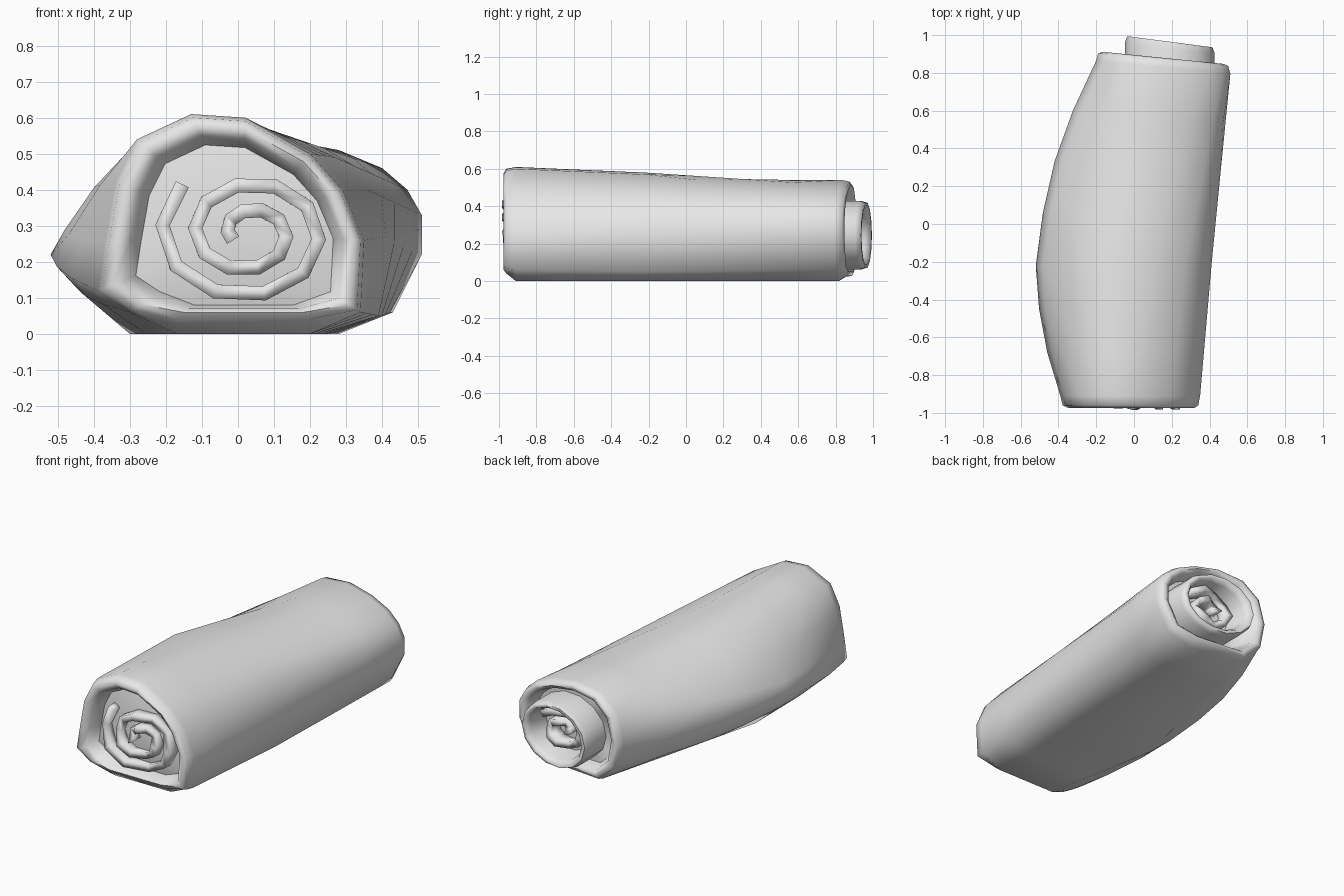
import bpy, bmesh, math
from mathutils import Vector

cube = bpy.data.objects.get("Cube")
if cube:
    bpy.data.objects.remove(cube, do_unlink=True)

cloth = bpy.data.materials.new("pale grey cloth")
cloth.use_nodes = True
grey = (0.8, 0.8, 0.8, 1)
cloth.diffuse_color = grey
cloth.node_tree.nodes["Principled BSDF"].inputs["Base Color"].default_value = grey


def finish(name, bm, angle=70):
    """Turn a bmesh into a smooth shaded cloth object."""
    bmesh.ops.recalc_face_normals(bm, faces=bm.faces)
    mesh = bpy.data.meshes.new(name)
    bm.to_mesh(mesh)
    bm.free()
    obj = bpy.data.objects.new(name, mesh)
    bpy.context.collection.objects.link(obj)
    mesh.materials.append(cloth)
    bpy.ops.object.select_all(action="DESELECT")
    obj.select_set(True)
    bpy.context.view_layer.objects.active = obj
    bpy.ops.object.shade_smooth_by_angle(angle=math.radians(angle))
    return obj


def loft(name, rings):
    """Skin a row of equal sized rings and close both ends."""
    bm = bmesh.new()
    rows = [[bm.verts.new(p) for p in ring] for ring in rings]
    for a, b in zip(rows, rows[1:]):
        for i in range(len(a)):
            j = (i + 1) % len(a)
            bm.faces.new((a[i], a[j], b[j], b[i]))
    for row in (rows[0], rows[-1]):
        hub = bm.verts.new(sum((v.co for v in row), Vector()) / len(row))
        for i in range(len(row)):
            bm.faces.new((row[i - 1], row[i], hub))
    return finish(name, bm)


def inset(profile, centre, scale, depth, floor=0.0):
    """Shrink an (x, z) profile about its centre; depth gives y from x."""
    ring = []
    for x, z in profile:
        px = centre[0] + (x - centre[0]) * scale
        pz = max(floor, centre[1] + (z - centre[1]) * scale)
        ring.append(Vector((px, depth(px), pz)))
    return ring


def blend(a, b, ya, yb, t, bulge):
    """Section between two profiles, with the loose left side swelling out."""
    ring = []
    for (ax, az), (bx, bz) in zip(a, b):
        x, z = ax + (bx - ax) * t, az + (bz - az) * t
        if 0.05 < z < 0.45 and x < 0:
            x -= bulge * math.sin(math.pi * t)
        ring.append(Vector((x, ya(x) + (yb(x) - ya(x)) * t, z)))
    return ring


def spiral(name, centre, size, inner, turns, back, front, wave, phase):
    """Rolled cloth layers seen in an open end."""
    bm = bmesh.new()
    steps = int(turns * 10)
    last = None
    for i in range(steps + 1):
        t = i / steps
        a = phase + t * turns * math.tau
        r = 1 + (inner - 1) * t
        x = centre[0] + size[0] * r * math.cos(a)
        z = centre[1] + size[1] * r * math.sin(a)
        edge = front + wave * math.sin(i * 1.9)
        pair = (bm.verts.new((x, back, z)), bm.verts.new((x, edge, z)))
        if last:
            bm.faces.new((last[0], pair[0], pair[1], last[1]))
        last = pair
    obj = finish(name, bm)
    solid = obj.modifiers.new("thickness", "SOLIDIFY")
    solid.thickness = 0.04
    solid.offset = 0
    return obj


# Outer wrap: three cross-sections, from the lower right corner over the top
front = [(0.20, 0), (0.34, 0.06), (0.35, 0.26), (0.29, 0.40), (0.20, 0.50),
         (0.02, 0.60), (-0.13, 0.61), (-0.28, 0.54), (-0.34, 0.42),
         (-0.37, 0.25), (-0.39, 0.12), (-0.30, 0.06), (-0.17, 0)]
middle = [(0.24, 0), (0.39, 0.05), (0.41, 0.27), (0.36, 0.40), (0.27, 0.49),
          (0.08, 0.57), (-0.10, 0.58), (-0.26, 0.54), (-0.39, 0.40),
          (-0.48, 0.29), (-0.52, 0.22), (-0.45, 0.13), (-0.30, 0)]
back = [(0.28, 0), (0.43, 0.06), (0.51, 0.22), (0.51, 0.33), (0.47, 0.40),
        (0.40, 0.46), (0.28, 0.51), (0.12, 0.54), (-0.05, 0.52),
        (-0.16, 0.43), (-0.20, 0.28), (-0.17, 0.12), (-0.06, 0.02)]


def level(y):
    return lambda x: y


def slant(y, slope=0.1):
    return lambda x: y - slope * (x - 0.15)


mouth, tail = (0.02, 0.28), (0.16, 0.27)
rings = [inset(front, mouth, s, level(y), f) for s, y, f in (
    (0.45, -0.91, 0.1), (0.74, -0.89, 0.08), (0.82, -0.96, 0.07),
    (0.90, -0.975, 0.06), (0.97, -0.96, 0.04))]
rings += [blend(front, middle, level(-0.91), level(-0.22), t / 3, 0.03) for t in range(3)]
rings += [blend(middle, back, level(-0.22), slant(0.83), t / 4, 0.06) for t in range(5)]
rings += [inset(back, tail, s, slant(y), f) for s, y, f in (
    (0.97, 0.87, 0.03), (0.90, 0.88, 0.05), (0.82, 0.86, 0.06), (0.76, 0.79, 0.07))]
loft("outer_wrap", rings)

# Inner roll standing out of the back end
core = (0.19, 0.245)
oval = []
for i in range(14):
    a = i / 14 * math.tau
    oval.append((core[0] + 0.237 * math.cos(a), core[1] + 0.187 * math.sin(a)))
loft("inner_roll", [inset(oval, core, s, slant(y, 0.13)) for s, y in (
    (1, 0.74), (1, 0.94), (0.95, 0.97), (0.86, 0.97), (0.78, 0.94), (0.70, 0.82))])

# Spiral folds inside both ends
spiral("front_folds", (0.03, 0.28), (0.25, 0.20), 0.2, 2.2, -0.88, -0.96, 0.025, 2.4)
spiral("back_folds", core, (0.16, 0.12), 0.3, 1.4, 0.78, 0.89, 0.02, 0.6)
